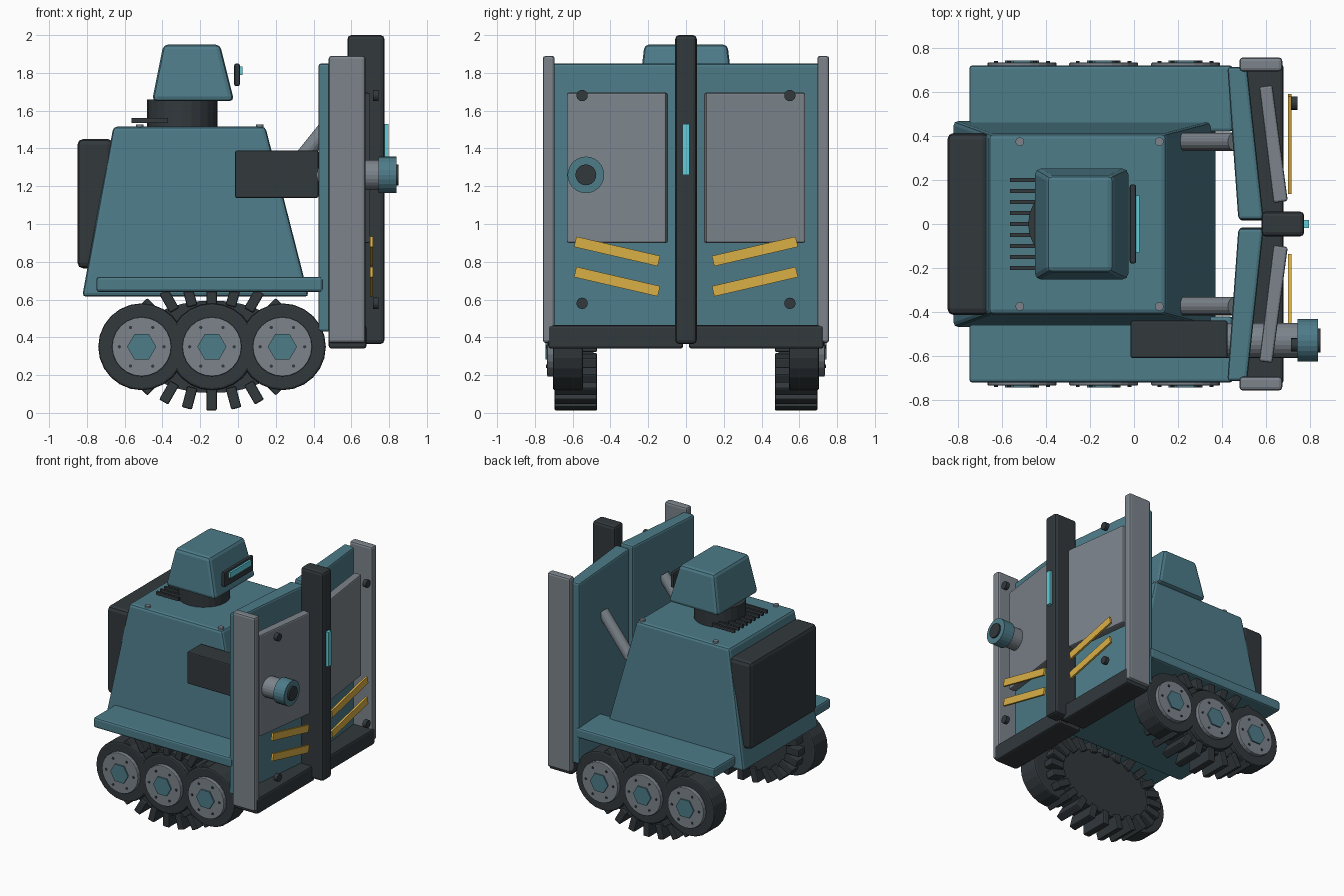
import bpy, bmesh
from math import sin, cos, pi, radians
from mathutils import Vector, Matrix

if "Cube" in bpy.data.objects:
    bpy.data.objects.remove(bpy.data.objects["Cube"])


def material(name, rgb):
    m = bpy.data.materials.new(name)
    m.diffuse_color = (*rgb, 1)
    m.use_nodes = True
    m.node_tree.nodes["Principled BSDF"].inputs["Base Color"].default_value = m.diffuse_color
    return m


TEAL = material("teal", (0.075, 0.20, 0.25))
DARK = material("dark", (0.032, 0.04, 0.046))
GREY = material("steel", (0.20, 0.23, 0.26))
YELLOW = material("yellow", (0.70, 0.43, 0.06))
CYAN = material("cyan", (0.12, 0.62, 0.70))


def finish(name, bm, mat, bevel=0.0):
    bmesh.ops.recalc_face_normals(bm, faces=bm.faces)
    me = bpy.data.meshes.new(name)
    bm.to_mesh(me)
    bm.free()
    me.materials.append(mat)
    ob = bpy.data.objects.new(name, me)
    bpy.context.collection.objects.link(ob)
    if bevel:
        mod = ob.modifiers.new("bevel", 'BEVEL')
        mod.width, mod.segments, mod.limit_method = bevel, 2, 'ANGLE'
    return ob


def loft(name, low, high, z0, z1, mat, bevel=0.0):
    """Solid between two outlines in plan."""
    bm = bmesh.new()
    a = [bm.verts.new((x, y, z0)) for x, y in low]
    b = [bm.verts.new((x, y, z1)) for x, y in high]
    bm.faces.new(a)
    bm.faces.new(b)
    n = len(a)
    for i in range(n):
        j = (i + 1) % n
        bm.faces.new((a[i], a[j], b[j], b[i]))
    return finish(name, bm, mat, bevel)


def rect(x0, x1, y0, y1):
    return [(x0, y0), (x1, y0), (x1, y1), (x0, y1)]


def box(name, x, y, z, mat, bevel=0.0):
    r = rect(*x, *y)
    return loft(name, r, r, *z, mat, bevel)


def rod(name, p, q, r, mat, sides=24, bevel=0.0):
    """Cylinder from point p to point q."""
    p, q = Vector(p), Vector(q)
    d = q - p
    bm = bmesh.new()
    bmesh.ops.create_cone(bm, cap_ends=True, segments=sides, radius1=r, radius2=r,
                          depth=d.length,
                          matrix=Matrix.Translation((p + q) / 2) @ d.to_track_quat('Z', 'Y').to_matrix().to_4x4())
    return finish(name, bm, mat, bevel)


# Hull, backpack and head
loft("hull", rect(-0.825, 0.375, -0.47, 0.47), rect(-0.66, 0.145, -0.41, 0.41), 0.615, 1.515, TEAL, 0.02)
box("backpack", (-0.85, -0.66), (-0.415, 0.415), (0.765, 1.45), DARK, 0.03)
rod("neck", (-0.295, 0, 1.5), (-0.295, 0, 1.66), 0.187, DARK)
loft("head", rect(-0.455, -0.02, -0.255, 0.255), rect(-0.395, -0.095, -0.22, 0.22), 1.65, 1.95, TEAL, 0.025)
box("visor", (-0.02, 0.01), (-0.18, 0.18), (1.73, 1.85), DARK, 0.01)
box("visor_light", (0.01, 0.025), (-0.13, 0.13), (1.79, 1.835), CYAN)
for i in range(9):
    y = -0.2 + 0.05 * i
    box("vent_slat", (-0.565, -0.37), (y - 0.009, y + 0.009), (1.535, 1.56), DARK)
for x in (-0.52, 0.115):
    for y in (-0.375, 0.375):
        rod("top_bolt", (x, y, 1.5), (x, y, 1.528), 0.02, GREY, 12)

# Side gun poking through the shield
box("gun_body", (-0.015, 0.425), (-0.61, -0.44), (1.138, 1.388), DARK, 0.008)
gy, gz = -0.53, 1.26
rod("gun_barrel", (0.3, gy, gz), (0.76, gy, gz), 0.08, GREY)
rod("muzzle", (0.745, gy, gz), (0.838, gy, gz), 0.097, TEAL)
rod("muzzle_bore", (0.78, gy, gz), (0.85, gy, gz), 0.055, DARK)

# Shield centre post
box("centre_post", (0.58, 0.775), (-0.057, 0.057), (0.365, 2.0), DARK, 0.02)
box("post_light", (0.77, 0.797), (-0.019, 0.019), (1.26, 1.53), CYAN)


def track(s):
    """Running gear for one side."""
    cx, cz = -0.14, 0.35
    bm = bmesh.new()
    n = 32
    ring = [(cx + 0.42 * cos(2 * pi * i / n), cz + 0.245 * sin(2 * pi * i / n)) for i in range(n)]
    a = [bm.verts.new((x, s * 0.49, z)) for x, z in ring]
    b = [bm.verts.new((x, s * 0.67, z)) for x, z in ring]
    bm.faces.new(a)
    bm.faces.new(b)
    for i in range(n):
        j = (i + 1) % n
        bm.faces.new((a[i], a[j], b[j], b[i]))
    finish("track_core", bm, DARK)
    bm = bmesh.new()
    for i in range(24):
        t = 2 * pi * i / 24
        m = (Matrix.Translation((cx + 0.45 * sin(t), s * 0.583, cz + 0.28 * cos(t)))
             @ Matrix.Rotation(t, 4, 'Y') @ Matrix.Diagonal((0.055, 0.225, 0.115, 1)))
        bmesh.ops.create_cube(bm, size=1, matrix=m)
    finish("track_lugs", bm, DARK, 0.008)
    for x in (-0.51, -0.138, 0.235):
        rod("tyre", (x, s * 0.545, cz), (x, s * 0.705, cz), 0.23, DARK, 24, 0.012)
        rod("wheel_disc", (x, s * 0.69, cz), (x, s * 0.735, cz), 0.157, GREY, 24, 0.005)
        hub = rod("wheel_hub", (0, 0, -0.025), (0, 0, 0.025), 0.077, TEAL, 6)
        hub.matrix_world = Matrix.Translation((x, s * 0.72, cz)) @ Matrix.Rotation(pi / 2, 4, 'X')
        hub.rotation_euler = (pi / 2, pi / 6, 0)
        for k in range(6):
            t = k * pi / 3
            px, pz = x + 0.118 * cos(t), cz + 0.118 * sin(t)
            rod("wheel_bolt", (px, s * 0.73, pz), (px, s * 0.741, pz), 0.009, DARK, 8)


def stripe(s, z):
    """Hazard stripe rising outward."""
    m = (Matrix.Translation((0.708, s * 0.365, z)) @ Matrix.Rotation(s * radians(13), 4, 'X')
         @ Matrix.Diagonal((0.016, 0.455, 0.056, 1)))
    bm = bmesh.new()
    bmesh.ops.create_cube(bm, size=1, matrix=m)
    finish("hazard_stripe", bm, YELLOW)


def plan(s, pts, name, z0, z1, mat, bevel):
    p = [(x, s * y) for x, y in pts]
    return loft(name, p, p, z0, z1, mat, bevel)


# Everything mirrored across the centre line
for s in (1, -1):
    track(s)
    plan(s, rect(-0.75, 0.45, 0.42, 0.722), "fender", 0.64, 0.72, TEAL, 0.015)
    plan(s, [(0.425, 0.715), (0.475, 0.02), (0.59, 0.02), (0.515, 0.715)],
         "shield_panel", 0.43, 1.85, TEAL, 0.015)
    plan(s, [(0.57, 0.625), (0.635, 0.095), (0.70, 0.105), (0.63, 0.632)],
         "armour_plate", 0.9, 1.695, GREY, 0.01)
    plan(s, rect(0.48, 0.675, 0.695, 0.758), "side_rail", 0.37, 1.89, GREY, 0.015)
    plan(s, rect(0.48, 0.68, 0.015, 0.73), "base_bar", 0.34, 0.465, DARK, 0.015)
    rod("strut", (0.22, s * 0.375, 1.2), (0.46, s * 0.375, 1.5), 0.042, GREY, 16)
    for z in (0.855, 0.695):
        stripe(s, z)
    for z in (0.58, 1.68):
        rod("shield_bolt", (0.715, s * 0.55, z), (0.745, s * 0.55, z), 0.03, DARK, 16)
